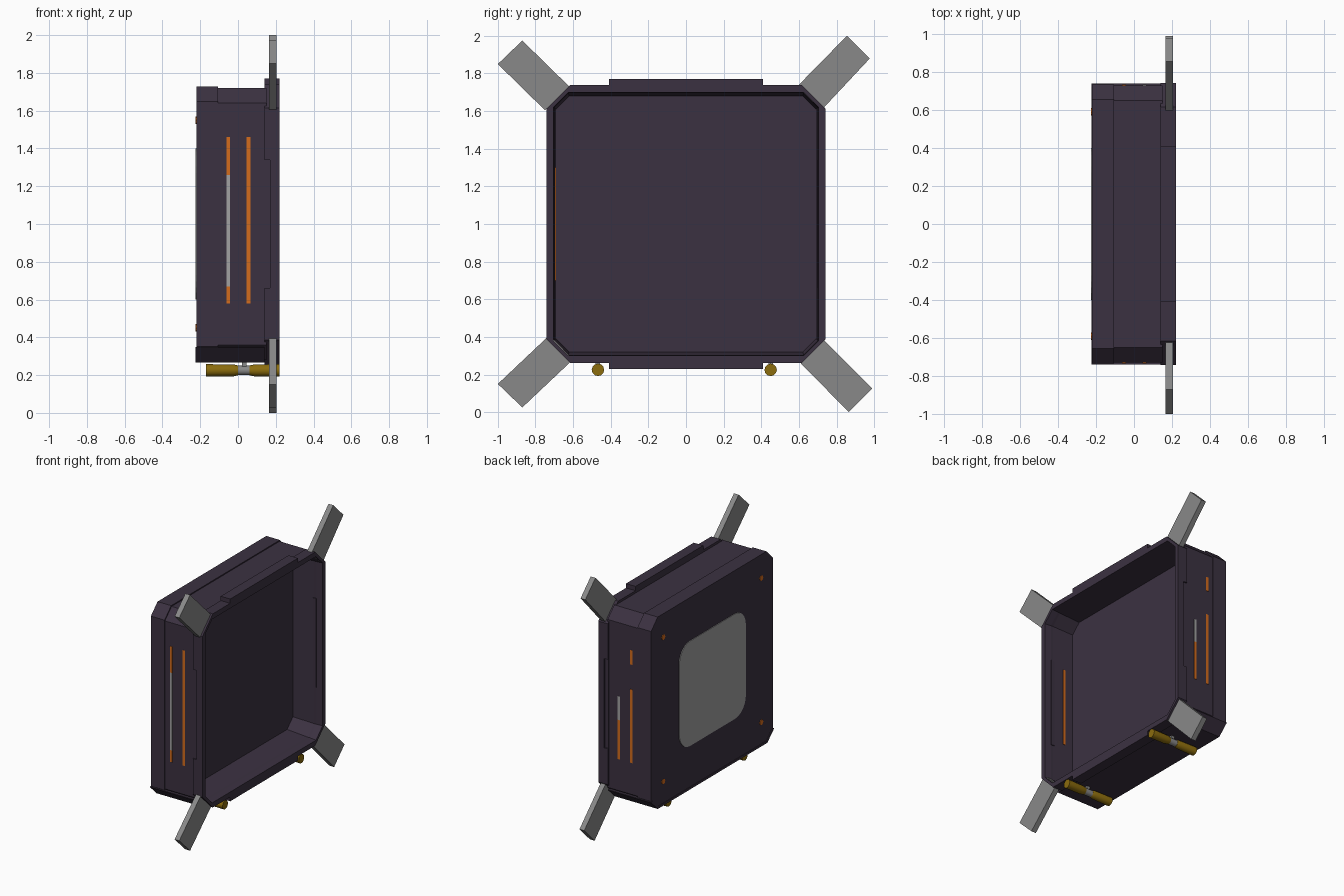
import bpy, bmesh, math
from mathutils import Matrix, Vector

if "Cube" in bpy.data.objects:
    bpy.data.objects.remove(bpy.data.objects["Cube"])

CZ = 1.0  # height of the panel centre


def material(name, rgb):
    m = bpy.data.materials.new(name)
    m.diffuse_color = (*rgb, 1)
    m.use_nodes = True
    m.node_tree.nodes["Principled BSDF"].inputs["Base Color"].default_value = m.diffuse_color
    return m


PURPLE = material("dark_purple", (0.044, 0.031, 0.053))
GREY = material("mid_grey", (0.25, 0.25, 0.25))
LIGHT = material("light_grey", (0.36, 0.36, 0.36))
ORANGE = material("orange", (0.66, 0.15, 0.012))
GOLD = material("dark_gold", (0.26, 0.15, 0.004))


def finish(name, bm, mat):
    bmesh.ops.recalc_face_normals(bm, faces=bm.faces)
    me = bpy.data.meshes.new(name)
    bm.to_mesh(me)
    bm.free()
    me.materials.append(mat)
    ob = bpy.data.objects.new(name, me)
    bpy.context.collection.objects.link(ob)
    return ob


def loft(name, loops, mat, closed=False):
    """Skin a list of equal-length point loops; cap the ends or join them."""
    bm = bmesh.new()
    vl = [[bm.verts.new(p) for p in lp] for lp in loops]
    n = len(vl[0])
    pairs = list(zip(vl, vl[1:])) + ([(vl[-1], vl[0])] if closed else [])
    for a, b in pairs:
        for i in range(n):
            j = (i + 1) % n
            bm.faces.new((a[i], a[j], b[j], b[i]))
    if not closed:
        bm.faces.new(vl[0])
        bm.faces.new(vl[-1])
    return finish(name, bm, mat)


def prism(name, pts, x0, x1, mat):
    """Extrude a (y, z) outline along x."""
    return loft(name, [[(x, y, z) for y, z in pts] for x in (x0, x1)], mat)


def box(name, x0, x1, y0, y1, z0, z1, mat):
    return prism(name, [(y0, z0), (y1, z0), (y1, z1), (y0, z1)], x0, x1, mat)


def octagon(x, hy, hz, c):
    """Chamfered rectangle around the panel centre."""
    q = [(hy, hz - c), (hy - c, hz), (c - hy, hz), (-hy, hz - c),
         (-hy, c - hz), (c - hy, -hz), (hy - c, -hz), (hy, c - hz)]
    return [(x, y, CZ + z) for y, z in q]


# Tray body, open towards +x, with a slightly larger rear section
loft("tray_body", [
    octagon(-0.02, 0.69, 0.68, 0.07), octagon(0.15, 0.70, 0.695, 0.075),
    octagon(0.15, 0.73, 0.72, 0.08), octagon(-0.105, 0.73, 0.72, 0.08),
    octagon(-0.105, 0.735, 0.728, 0.08), octagon(-0.22, 0.735, 0.728, 0.08)], PURPLE)

# Rim: full front ring, and a rear layer notched in the middle of both sides
loft("front_rim", [
    octagon(0.17, 0.70, 0.695, 0.075), octagon(0.22, 0.705, 0.70, 0.08),
    octagon(0.22, 0.742, 0.738, 0.125), octagon(0.17, 0.742, 0.738, 0.125)],
    PURPLE, closed=True)
for s, part in ((1, "upper"), (-1, "lower")):
    u = [(0.742, 0.34), (0.742, 0.613), (0.617, 0.738), (-0.617, 0.738),
         (-0.742, 0.613), (-0.742, 0.34), (-0.70, 0.34), (-0.70, 0.62),
         (-0.625, 0.695), (0.625, 0.695), (0.70, 0.62), (0.70, 0.34)]
    prism(part + "_rim_back", [(y, CZ + s * z) for y, z in u], 0.14, 0.17, PURPLE)
    # Raised tab in the middle of the top and bottom edge
    a, b = sorted((CZ + s * 0.73, CZ + s * 0.771))
    box(part + "_rim_tab", 0.14, 0.22, -0.408, 0.408, a, b, PURPLE)
for s, part in ((1, "right"), (-1, "left")):
    y0, y1 = sorted((s * 0.695, s * 0.732))
    box(part + "_rim_side_fill", 0.14, 0.17, y0, y1, 0.66, 1.34, PURPLE)

# Bottom trim wrapped around the lower edge
prism("bottom_trim", [(0.74, 0.35), (0.74, 0.345), (0.66, 0.268), (-0.66, 0.268),
                      (-0.74, 0.345), (-0.74, 0.35), (-0.72, 0.35), (-0.65, 0.285),
                      (0.65, 0.285), (0.72, 0.35)], -0.224, 0.14, PURPLE)

# Rounded plate on the back
R, H = 0.13, 0.40
pts = []
for k, (sy, sz) in enumerate(((1, 1), (-1, 1), (-1, -1), (1, -1))):
    for i in range(7):
        a = math.radians(90 * k + 15 * i)
        pts.append((sy * (H - R) + R * math.cos(a), CZ + sz * (H - R) + R * math.sin(a)))
prism("back_plate", pts, -0.225, -0.218, LIGHT)

# Orange screws in the back corners
for sy in (1, -1):
    for sz in (1, -1):
        prism("back_screw", [(sy * 0.59 + 0.02 * math.cos(math.radians(45 * i)),
                              CZ + sz * 0.55 + 0.02 * math.sin(math.radians(45 * i)))
                             for i in range(8)], -0.225, -0.218, ORANGE)

# Light strips on both sides: side, x, bottom, top, colour
strips = [(-1, 0.055, 0.58, 1.46, ORANGE), (-1, -0.052, 1.26, 1.46, ORANGE),
          (-1, -0.052, 0.67, 1.26, LIGHT), (-1, -0.052, 0.58, 0.67, ORANGE),
          (1, -0.052, 0.60, 1.16, ORANGE), (1, -0.052, 1.35, 1.46, ORANGE),
          (1, 0.055, 0.60, 0.90, ORANGE), (1, 0.055, 0.90, 1.08, LIGHT)]
for s, x, z0, z1, mat in strips:
    y0, y1 = sorted((s * 0.725, s * 0.733))
    box("side_light_strip", x - 0.01, x + 0.01, y0, y1, z0, z1, mat)
box("inner_light_strip", 0.045, 0.065, -0.70, -0.69, 0.70, 1.30, ORANGE)

# Corner arms
arms = {
    "upper_left": [(-0.87, 1.975), (-1.0, 1.85), (-0.75, 1.605), (-0.62, 1.73)],
    "upper_right": [(0.855, 2.0), (0.977, 1.88), (0.72, 1.605), (0.59, 1.73)],
    "lower_right": [(0.865, 0.0), (0.99, 0.125), (0.725, 0.39), (0.60, 0.27)],
    "lower_left": [(-1.0, 0.15), (-0.87, 0.025), (-0.60, 0.28), (-0.725, 0.41)]}
for part, pts in arms.items():
    prism(part + "_arm", pts, 0.165, 0.205, GREY)


def turned(name, y, z, profile, mat, seg=12):
    """Round bar along x from (x, radius) pairs."""
    ob = loft(name, [[(x, y + r * math.cos(2 * math.pi * i / seg),
                       z + r * math.sin(2 * math.pi * i / seg)) for i in range(seg)]
                     for x, r in profile], mat)
    for p in ob.data.polygons:
        p.use_smooth = len(p.vertices) == 4


# Round handles under the tray, each on a short stem
for y, part in ((-0.468, "left"), (0.45, "right")):
    turned(part + "_handle_back", y, 0.225,
           [(-0.17, 0.033), (-0.02, 0.031), (0.0, 0.026)], GOLD)
    turned(part + "_handle_front", y, 0.225,
           [(0.06, 0.026), (0.09, 0.032), (0.22, 0.033)], GOLD)
    turned(part + "_handle_joint", y, 0.225, [(-0.005, 0.025), (0.065, 0.025)], GREY)
    box(part + "_handle_stem", 0.02, 0.045, y - 0.012, y + 0.012, 0.235, 0.28, GREY)
